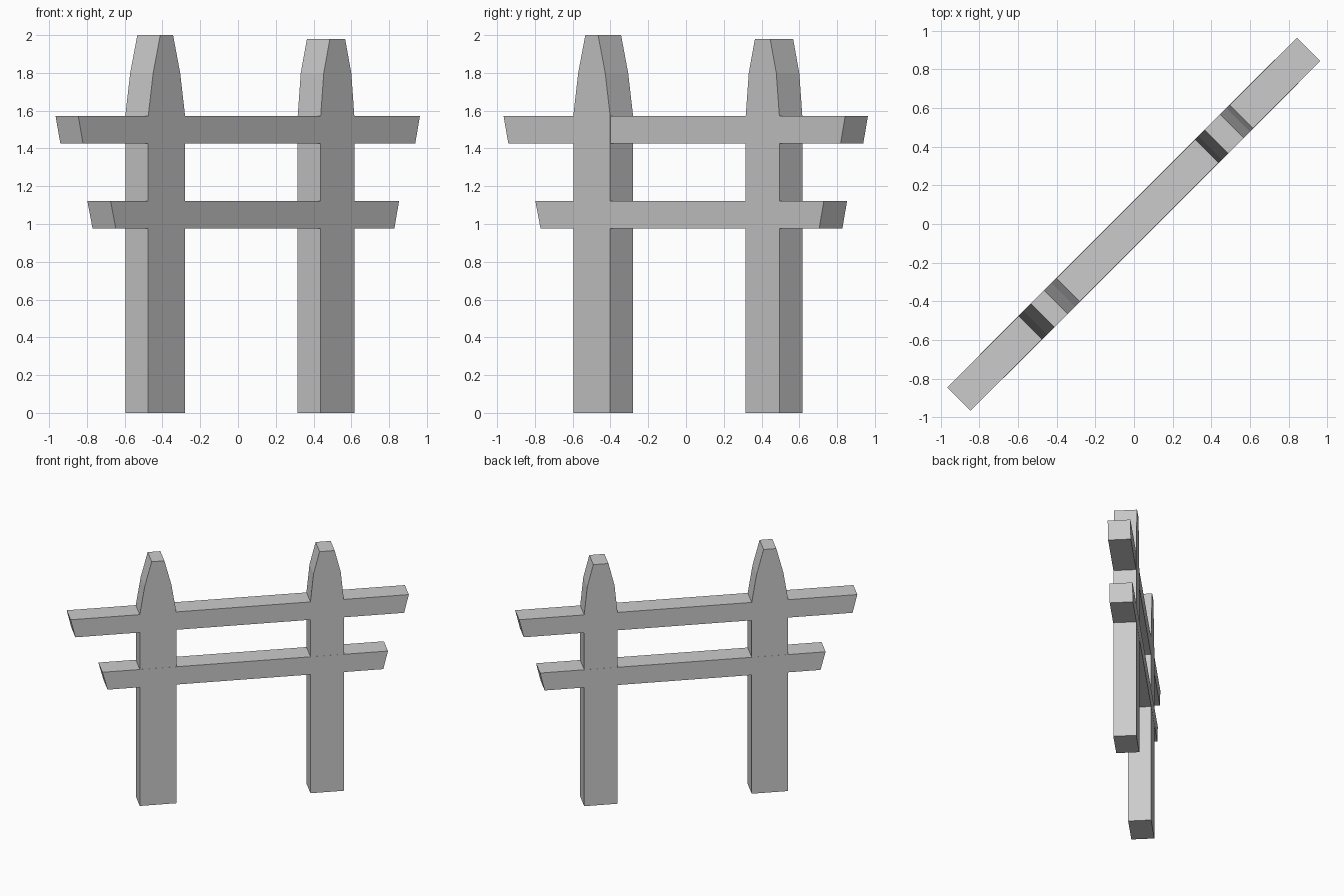
import bpy, bmesh
from math import radians
from mathutils import Matrix

if "Cube" in bpy.data.objects:
    bpy.data.objects.remove(bpy.data.objects["Cube"])

# The fence section runs along the x = y diagonal
DIAGONAL = Matrix.Rotation(radians(45), 4, 'Z')


def plank(name, profile, thickness):
    """Extrude an (along, height) outline symmetrically across the fence."""
    bm = bmesh.new()
    face = bm.faces.new([bm.verts.new((u, -thickness / 2, z)) for u, z in profile])
    ext = bmesh.ops.extrude_face_region(bm, geom=[face])
    verts = [e for e in ext["geom"] if isinstance(e, bmesh.types.BMVert)]
    bmesh.ops.translate(bm, verts=verts, vec=(0, thickness, 0))
    bmesh.ops.recalc_face_normals(bm, faces=bm.faces)
    bm.transform(DIAGONAL)
    mesh = bpy.data.meshes.new(name)
    bm.to_mesh(mesh)
    bm.free()
    obj = bpy.data.objects.new(name, mesh)
    bpy.context.collection.objects.link(obj)
    return obj


def post(name, centre, half_widths):
    """Upright with a tapered tip; half_widths lists (half width, height)."""
    right = [(centre + w, z) for w, z in half_widths]
    left = [(centre - w, z) for w, z in reversed(half_widths)]
    plank(name, right + left, 0.172)


def rail(name, bottom, top, z0, z1, thickness):
    """Horizontal board with slanted ends."""
    plank(name, [(bottom[0], z0), (bottom[1], z0), (top[1], z1), (top[0], z1)], thickness)


# Posts
post("left_post", -0.62, [(0.138, 0), (0.138, 1.572), (0.101, 1.80), (0.048, 2.0)])
post("right_post", 0.659, [(0.126, 0), (0.126, 1.572), (0.103, 1.80), (0.057, 1.98)])

# Rails
rail("upper_rail", (-1.245, 1.242), (-1.281, 1.277), 1.425, 1.572, 0.170)
rail("lower_rail", (-1.002, 1.084), (-1.041, 1.119), 0.976, 1.122, 0.174)
